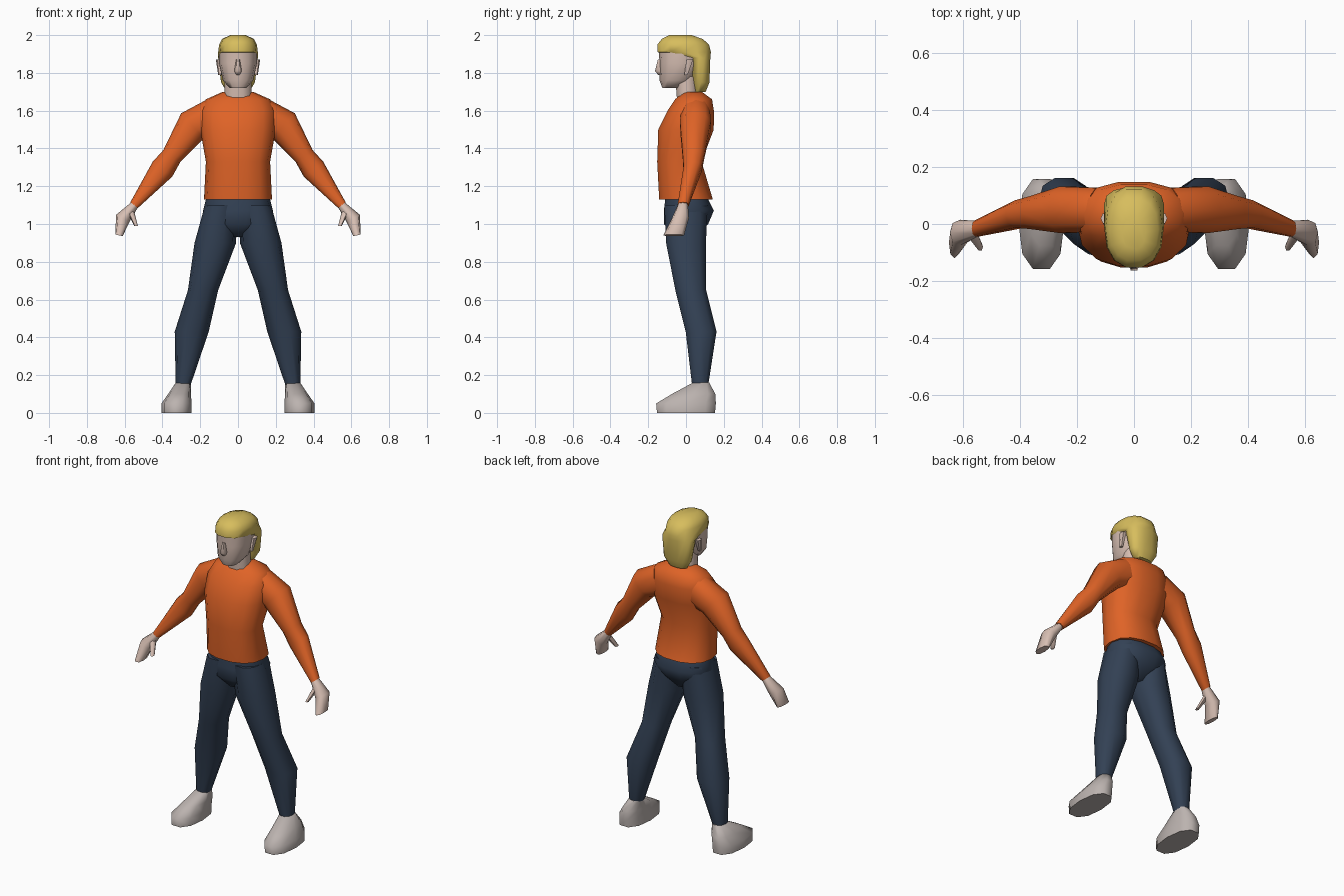
import bpy, bmesh, math
from mathutils import Vector

default_cube = bpy.data.objects.get("Cube")
if default_cube:
    bpy.data.objects.remove(default_cube, do_unlink=True)


def material(name, *colour):
    mat = bpy.data.materials.new(name)
    mat.use_nodes = True
    mat.diffuse_color = (*colour, 1)
    shader = mat.node_tree.nodes["Principled BSDF"]
    shader.inputs["Base Color"].default_value = (*colour, 1)
    return mat


orange = material("orange_knit", .74, .125, .02)
navy = material("navy_denim", .033, .053, .09)
skin = material("skin", .68, .52, .45)
blond = material("blond_hair", .68, .51, .11)
grey = material("shoe_grey", .5, .45, .43)


def rounded(value, power=.85):
    """Push an ellipse coordinate outward for a slightly boxy section."""
    return math.copysign(abs(value) ** power, value)


def section(centre, across, depth, sides):
    """Points of one rounded cross-section."""
    for step in range(sides):
        angle = math.tau * step / sides
        yield (centre + across * rounded(math.cos(angle))
               + Vector((0, depth, 0)) * rounded(math.sin(angle)))


def loft(name, mat, rings, sides=10, tilted=False, mirrored=False):
    """Skin rings of (x, y, z, half_width, half_depth); tilted rings follow the path."""
    bm = bmesh.new()
    centres = [Vector(ring[:3]) for ring in rings]
    loops = []
    for index, (centre, ring) in enumerate(zip(centres, rings)):
        across = Vector((1, 0, 0))
        if tilted:
            before = centres[max(index - 1, 0)]
            after = centres[min(index + 1, len(centres) - 1)]
            along = after - before
            across = Vector((-along.z, 0, along.x)).normalized()
        half_width, half_depth = ring[3:]
        points = section(centre, across * half_width, half_depth, sides)
        loops.append([bm.verts.new(point) for point in points])

    # Side walls and end caps
    for low, high in zip(loops, loops[1:]):
        for i in range(sides):
            j = (i + 1) % sides
            bm.faces.new((low[i], low[j], high[j], high[i]))
    bm.faces.new(loops[0])
    bm.faces.new(loops[-1])
    bmesh.ops.recalc_face_normals(bm, faces=bm.faces)

    mesh = bpy.data.meshes.new(name)
    bm.to_mesh(mesh)
    bm.free()
    mesh.materials.append(mat)
    mesh.polygons.foreach_set("use_smooth", [True] * len(mesh.polygons))
    mesh.set_sharp_from_angle(angle=math.radians(60))
    part = bpy.data.objects.new(name, mesh)
    bpy.context.collection.objects.link(part)
    if mirrored:
        part.modifiers.new("other_side", "MIRROR").use_mirror_merge = False


def centred(*rings):
    """Rings of (y, z, half_width, half_depth) on the middle plane."""
    return [(0, *ring) for ring in rings]


# Sweater body, from hem to collar
loft("sweater_body", orange, centred(
    (0, 1.13, .18, .145),
    (-.035, 1.33, .17, .12),
    (0, 1.5, .2, .15),
    (.025, 1.6, .2, .125),
    (.04, 1.66, .17, .1),
    (.035, 1.7, .08, .05)), sides=14)

# Sleeves, from inside the chest past the elbow to the wrist
loft("sleeves", orange, [
    (.12, .05, 1.57, .1, .08),
    (.24, .05, 1.52, .09, .085),
    (.35, .04, 1.36, .055, .06),
    (.4, .035, 1.29, .065, .05),
    (.55, -.015, 1.1, .025, .03)], tilted=True, mirrored=True)

# Hips
loft("trouser_hips", navy, centred(
    (0, 1.15, .165, .11),
    (.015, 1.07, .185, .135),
    (0, 1, .16, .12),
    (0, .93, .04, .06)), sides=14)

# Trouser legs: hip, thigh, knee, calf, ankle
loft("trouser_legs", navy, [
    (.09, 0, 1.1, .085, .12),
    (.12, 0, .9, .11, .11),
    (.185, .025, .65, .08, .085),
    (.245, .08, .43, .09, .085),
    (.29, .075, .15, .04, .045)], mirrored=True)

# Shoes: sole, welt, instep, opening
loft("shoes", grey, [
    (.325, 0, 0, .08, .16),
    (.325, 0, .05, .08, .165),
    (.31, .04, .1, .06, .12),
    (.29, .08, .16, .04, .045)], mirrored=True)

# Hands with closed fingers, and thumbs
loft("hands", skin, [
    (.54, -.015, 1.11, .02, .025),
    (.61, -.03, 1.03, .04, .045),
    (.63, -.065, .94, .02, .055)], sides=8, tilted=True, mirrored=True)
loft("thumbs", skin, [
    (.57, -.03, 1.07, .02, .02),
    (.54, -.08, .99, .01, .015)], sides=6, mirrored=True)

# Neck, head, nose and ears
loft("neck", skin, centred(
    (.01, 1.6, .075, .055),
    (0, 1.78, .07, .06)))
loft("head", skin, centred(
    (-.075, 1.72, .045, .05),
    (-.05, 1.76, .08, .09),
    (-.025, 1.85, .1, .115),
    (-.025, 1.93, .1, .12)), sides=12)
loft("nose", skin, centred(
    (-.135, 1.79, .01, .015),
    (-.14, 1.81, .02, .027),
    (-.14, 1.87, .01, .01)), sides=6)
loft("ears", skin, [
    (.095, 0, 1.79, .01, .01),
    (.1, .02, 1.87, .017, .02)], sides=6, mirrored=True)

# Hair: falls behind the ears, then widens to a full cap over the brow
loft("hair", blond, centred(
    (.075, 1.7, .06, .03),
    (.08, 1.75, .09, .045),
    (.07, 1.88, .105, .06),
    (-.01, 1.91, .105, .145),
    (-.015, 1.95, .1, .14),
    (-.02, 1.98, .085, .11),
    (-.03, 2, .04, .06)), sides=14)
